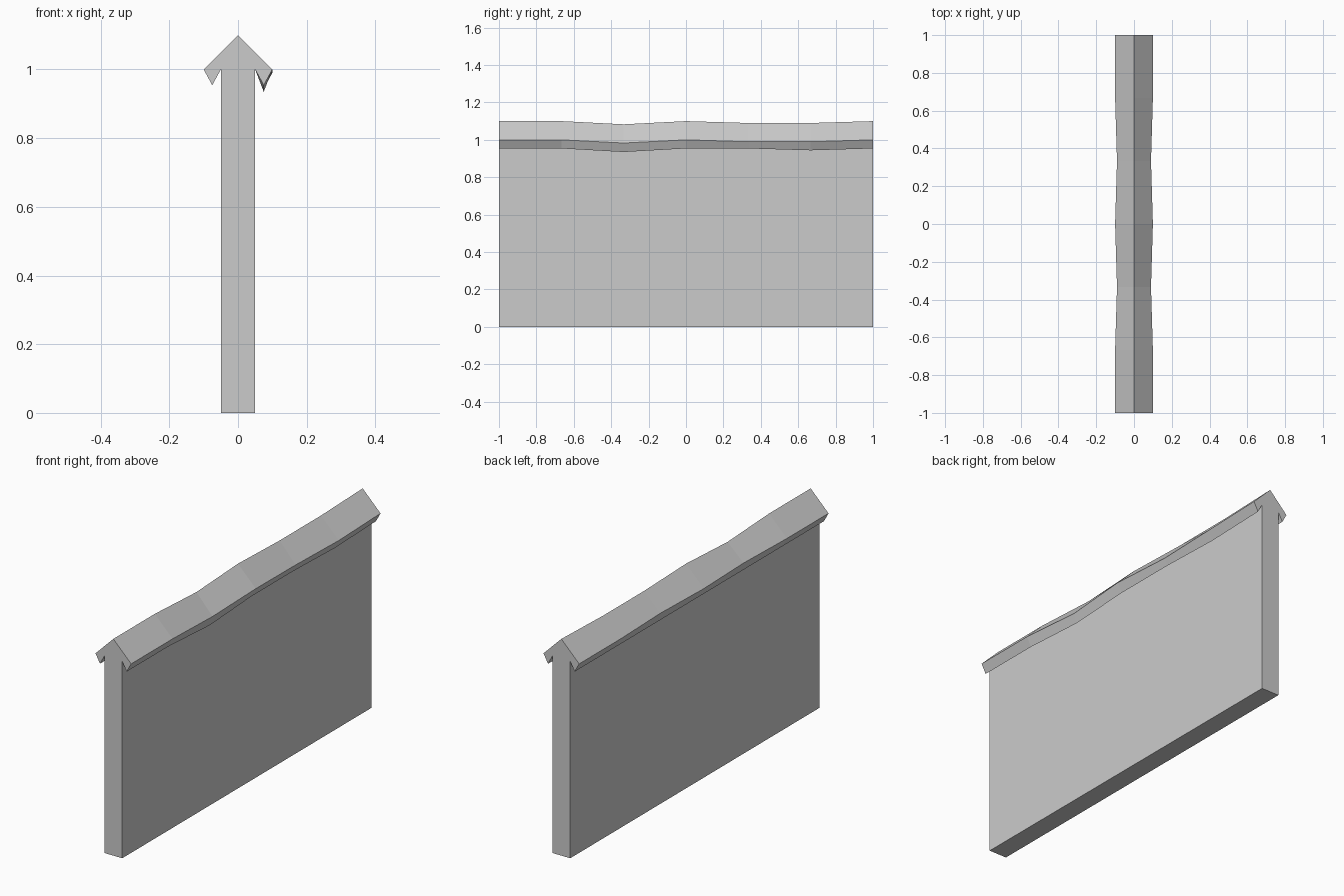
import bpy, bmesh

if "Cube" in bpy.data.objects:
    bpy.data.objects.remove(bpy.data.objects["Cube"])


def loft(name, sections):
    """Skin a row of matching closed cross-sections and cap both ends."""
    bm = bmesh.new()
    rings = [[bm.verts.new(p) for p in s] for s in sections]
    n = len(rings[0])
    for a, b in zip(rings, rings[1:]):
        for i in range(n):
            j = (i + 1) % n
            bm.faces.new((a[i], a[j], b[j], b[i]))
    bm.faces.new(rings[0])
    bm.faces.new(rings[-1])
    bmesh.ops.recalc_face_normals(bm, faces=bm.faces)
    mesh = bpy.data.meshes.new(name)
    bm.to_mesh(mesh)
    bm.free()
    obj = bpy.data.objects.new(name, mesh)
    bpy.context.collection.objects.link(obj)
    return obj


# Wall slab
loft("wall", [[(-.05, y, 0), (.05, y, 0), (.05, y, 1), (-.05, y, 1)]
              for y in (-1, 1)])

# Sagging cap: y, eave half width, ridge drop, right eave drop, right lip drop
stations = [
    (-1, .10, 0, 0, 0),
    (-2 / 3, .10, 0, 0, 0),
    (-1 / 3, .09, .017, .017, .019),
    (0, .10, 0, 0, 0),
    (1 / 3, .09, .01, .01, 0),
    (2 / 3, .10, .01, .01, .01),
    (1, .10, 0, 0, 0),
]
loft("cap", [[(0, y, 1.1 - ridge), (w, y, 1 - eave), (.075, y, .954 - lip),
              (.05, y, 1), (-.05, y, 1), (-.075, y, .954), (-w, y, 1)]
             for y, w, ridge, eave, lip in stations])
